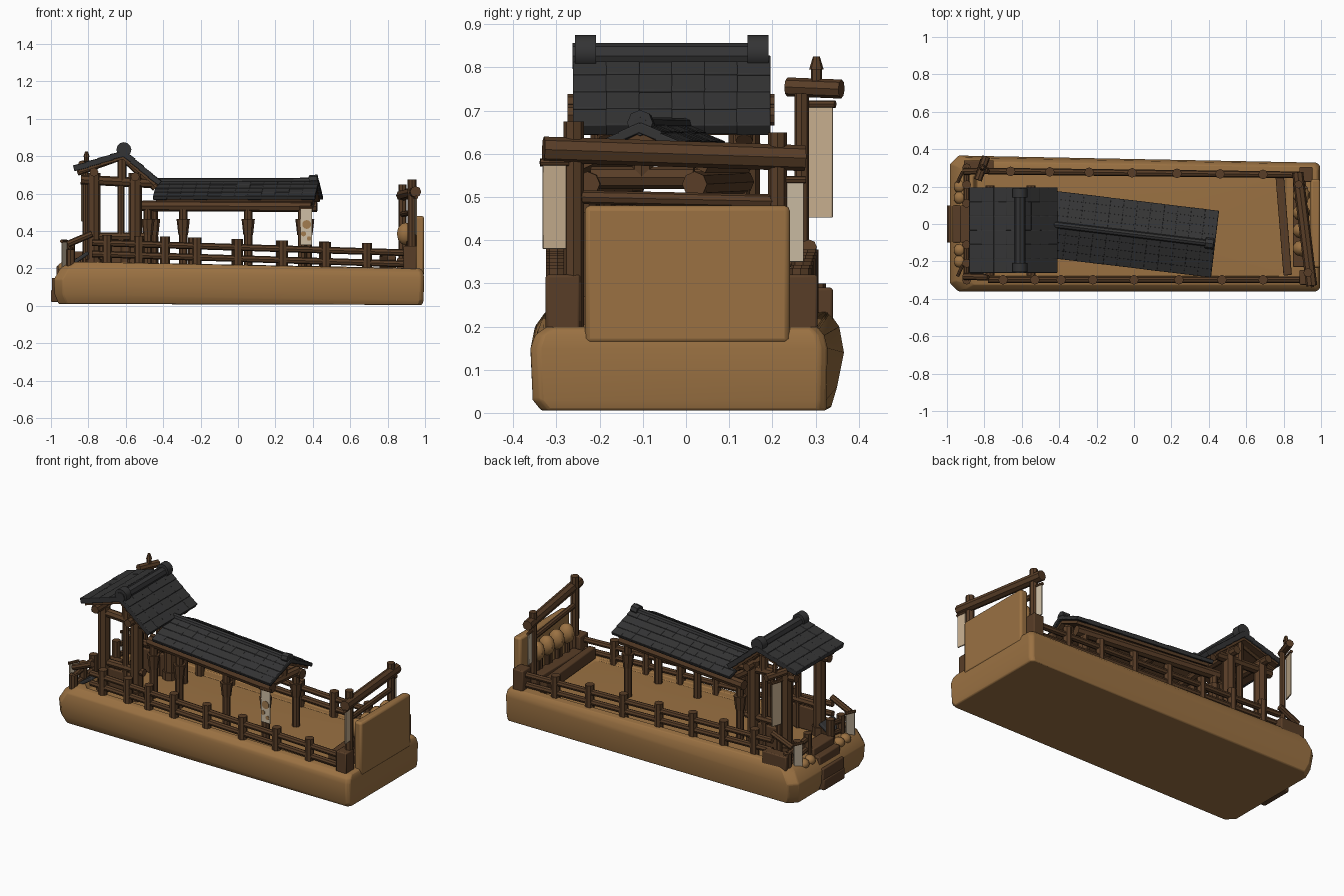
import bpy, bmesh, math, random
from mathutils import Matrix, Vector

random.seed(4)
if "Cube" in bpy.data.objects:
    bpy.data.objects.remove(bpy.data.objects["Cube"])


def material(name, rgb):
    m = bpy.data.materials.new(name)
    m.use_nodes = True
    m.diffuse_color = (*rgb, 1)
    m.node_tree.nodes["Principled BSDF"].inputs["Base Color"].default_value = (*rgb, 1)
    return m


TAN = material("tan wood", (0.325, 0.166, 0.055))
DARK = material("dark wood", (0.098, 0.047, 0.02))
TILE = material("charcoal tile", (0.034, 0.034, 0.035))
CLOTH = material("cream cloth", (0.56, 0.42, 0.27))
PALE = material("pale cloth", (0.62, 0.52, 0.38))
OCHRE = material("ochre dye", (0.36, 0.20, 0.08))
WORLD = Matrix.Identity(4)


def finish(name, bm, mat, frame=WORLD, bevel=0):
    bmesh.ops.recalc_face_normals(bm, faces=bm.faces)
    mesh = bpy.data.meshes.new(name)
    bm.to_mesh(mesh)
    bm.free()
    ob = bpy.data.objects.new(name, mesh)
    bpy.context.collection.objects.link(ob)
    ob.matrix_world = frame
    mesh.materials.append(mat)
    if bevel:
        mod = ob.modifiers.new("soft edges", 'BEVEL')
        mod.width, mod.segments = bevel, 2
    bpy.context.view_layer.objects.active = ob
    ob.select_set(True)
    bpy.ops.object.shade_smooth_by_angle(angle=math.radians(35))
    ob.select_set(False)


def box(name, center, size, mat, rot=WORLD, bevel=0.006):
    bm = bmesh.new()
    bmesh.ops.create_cube(bm, size=1, matrix=Matrix.Translation(center) @ rot @ Matrix.Diagonal((*size, 1)))
    finish(name, bm, mat, bevel=bevel)


def lump(name, center, size):
    bm = bmesh.new()
    bmesh.ops.create_uvsphere(bm, u_segments=10, v_segments=6, radius=1,
                              matrix=Matrix.Translation(center) @ Matrix.Diagonal((*size, 1)))
    finish(name, bm, TAN)


def beam(name, a, b, r, mat=DARK, frame=WORLD, sides=8, tip=None):
    a, b = Vector(a), Vector(b)
    turn = (b - a).to_track_quat('Z', 'Y').to_matrix().to_4x4()
    bm = bmesh.new()
    bmesh.ops.create_cone(bm, cap_ends=True, segments=sides, radius1=r, radius2=tip or r,
                          depth=(b - a).length, matrix=Matrix.Translation((a + b) / 2) @ turn)
    finish(name, bm, mat, frame)


def post(name, x, y, z0, z1, r, **kw):
    beam(name, (x, y, z0), (x, y, z1), r, **kw)


def tiled_roof(name, frame, half, slopes, rows, cols, thick):
    # ridge runs along local x; each slope is (side, run, drop)
    bm, under = bmesh.new(), bmesh.new()
    for side, run, drop in slopes:
        length, pitch = math.hypot(run, drop), math.atan2(drop, run)
        face = Matrix.Rotation(-side * pitch, 4, 'X')
        bmesh.ops.create_cube(under, size=1, matrix=face @ Matrix.Translation((0, side * length * 0.48, -0.02))
                              @ Matrix.Diagonal((half * 1.94, length * 0.94, 0.016, 1)))
        for i in range(rows):
            for j in range(cols):
                x = -half + (j + 0.5) * 2 * half / cols
                y = side * (i + 0.5) * length / rows
                tilt = Matrix.Rotation(side * 0.06 + random.uniform(-.015, .015), 4, 'X')
                size = (2 * half / cols * 1.04, length / rows * 1.18, thick + random.uniform(-.002, .002), 1)
                bmesh.ops.create_cube(bm, size=1, matrix=face @ Matrix.Translation((x, y, 0)) @ tilt
                                      @ Matrix.Diagonal(size))
    finish(name + "_tiles", bm, TILE, frame, 0.003)
    finish(name + "_underside", under, DARK, frame)


def banner(name, x, y, z0, z1, w, mat=CLOTH, yaw=0):
    # cloth hangs along y, turned about z by yaw degrees
    turn = Matrix.Rotation(math.radians(yaw), 4, 'Z')
    box(name, (x, y, (z0 + z1) / 2), (0.008, w, z1 - z0), mat, rot=turn, bevel=0.002)
    rod, c = turn @ Vector((0, w * .6, 0)), Vector((x, y, z1))
    beam(name + "_rod", c - rod, c + rod, 0.009)


# hull: stacked outlines lofted into a tray with a crowned deck
#        z at left/right, x left/right, front y, back y at left/right
sections = [(.01, .005, -.96, .985, -.335, .335, .325), (.06, .03, -.98, .992, -.355, .35, .325),
            (.14, .15, -.985, .995, -.36, .366, .328), (.20, .18, -.95, .99, -.35, .355, .32),
            (.235, .198, -.90, .98, -.325, .33, .305), (.235, .205, -.86, .82, -.29, .295, .265),
            (.195, .19, -.84, .80, -.28, .285, .258)]
bm = bmesh.new()
rings = []
for zl, zr, xl, xr, yf, yl, yr in sections:
    c, d = 0.045, 0.018
    outline = [(xl + c, yf, zl), (xr - d, yf, zr), (xr, yf + d, zr), (xr, yr - d, zr),
               (xr - d, yr, zr), (xl + c, yl, zl), (xl, yl - c, zl), (xl, yf + c, zl)]
    rings.append([bm.verts.new(p) for p in outline])
for lo, hi in zip(rings, rings[1:]):
    for k in range(8):
        bm.faces.new((lo[k], lo[k - 1], hi[k - 1], hi[k]))
bm.faces.new(rings[0])
crown = bm.verts.new((-.1, .02, .215))
for k in range(8):
    bm.faces.new((rings[-1][k], rings[-1][k - 1], crown))
finish("hull", bm, TAN, bevel=0.006)

# end wall with a row of round barrels on stakes
box("end_wall", (.97, .003, .32), (.05, .475, .32), TAN, bevel=0.012)
for y in (-.13, -.035, .06, .155):
    lump("barrel", (.895, y, .385), (.048, .044, .06))
    for side in (-.035, .035):
        post("barrel_stake", .915, y + side, .19, .345, .015)
box("barrel_bench", (.885, 0, .225), (.07, .46, .06), DARK)
box("cross_bench", (.80, -.005, .235), (.045, .54, .07), DARK, rot=Matrix.Rotation(.08, 4, 'Z'))

# end frame with hanging cloths
post("end_post_right", .93, -.26, .19, .675, .024)
post("end_post_left", .88, .212, .19, .65, .022)
beam("end_crossbeam", (.95, -.33, .61), (.875, .275, .59), .03)
beam("end_lower_beam", (.93, -.26, .5), (.88, .21, .49), .016)
banner("end_cloth_right", .95, -.305, .38, .58, .055, yaw=8)
banner("end_cloth_left", .875, .25, .35, .54, .045, PALE, 8)
for y in (-.285, .265):
    box("corner_block", (.92, y, .255), (.07, .08, .13), DARK)

# side railings
front_xs = (-.70, -.53, -.39, -.22, 0, .24, .47, .69)
back_xs = (-.66, -.45, -.24, -.01, .23, .46, .69)


def rail_line(x, back):
    y = .283 - .012 * (x + .8) if back else -.298
    return y, .38 - .032 * (x + .7)


for back, xs in ((False, front_xs), (True, back_xs)):
    for x in xs:
        y, top = rail_line(x, back)
        post("railing_post", x, y, .18, top, .026)
    ends = [(x, *rail_line(x, back)) for x in (-.78, .92)]
    for drop in (.045, .105):
        a, b = [(x, y, z - drop) for x, y, z in ends]
        beam("railing_bar", a, b, .018)

# long gallery roof, slightly turned
gallery = Matrix.Translation((0, -.055, 0)) @ Matrix.Rotation(math.radians(-6.9), 4, 'Z')
roof_frame = gallery @ Matrix.Translation((0, 0, .662))
tiled_roof("gallery_roof", roof_frame, .435, ((1, .172, .085), (-1, .172, .085)), 4, 12, .022)
beam("gallery_ridge", (-.44, 0, .665), (.43, 0, .667), .018, TILE, gallery)
beam("gallery_ridge_end", (.385, 0, .668), (.43, 0, .672), .03, TILE, gallery)
for s in (-1, 1):
    beam("gallery_eave_beam", (-.5, s * .125, .535), (.41, s * .125, .53), .029, frame=gallery)
    for x in (-.47, -.28, .07, .36) if s < 0 else (-.47, .36):
        post("gallery_post", x, s * .125, .18, .53, .023, frame=gallery)
        post("gallery_post_collar", x, s * .125, .38, .465, .026, tip=.036, frame=gallery)
for x in (-.4, -.1, .12, .375):
    beam("gallery_tie", (x, -.12, .545), (x, .12, .545), .026, frame=gallery)
post("gallery_king_post", .375, 0, .54, .65, .025, frame=gallery)
banner("gallery_cloth", .365, -.255, .325, .525, .062, PALE, 90)
for x, z, r in ((.367, .435, .024), (.35, .385, .014), (.38, .36, .012)):
    beam("cloth_emblem", (x, -.257, z), (x, -.262, z), r, OCHRE, sides=10)

# gate tower
for x in (-.77, -.55):
    for y in (-.185, .135):
        post("gate_post", x, y, .18, .71, .036)
        post("gate_post_foot", x, y, .18, .25, .044)
for y in (-.185, .135):
    beam("gate_top_beam", (-.84, y, .675), (-.46, y, .655), .026)
    beam("gate_middle_rail", (-.77, y, .37), (-.5, y, .37), .022)
    post("gate_thin_post", -.625, y, .2, .66, .018)
    post("gate_king_post", -.62, y, .67, .81, .025)
    box("gate_panel", (-.65, y, .27), (.2, .02, .14), DARK)
    for a, b in (((-.86, y, .715), (-.62, y, .80)), ((-.62, y, .80), (-.44, y, .63))):
        beam("gate_rafter", a, b, .02)
for x, z in ((-.77, .715), (-.55, .69)):
    beam("gate_purlin", (x, -.275, z), (x, .205, z), .024)
gate = Matrix.Translation((-.61, -.033, .815)) @ Matrix.Rotation(math.pi / 2, 4, 'Z')
tiled_roof("gate_roof", gate, .227, ((1, .262, .08), (-1, .188, .158)), 4, 6, .03)
beam("gate_ridge", (-.23, 0, .012), (.22, 0, .012), .03, TILE, gate)
for x in (-.2, .2):
    beam("gate_ridge_cap", (x - .024, 0, .02), (x + .024, 0, .02), .04, TILE, gate, sides=12)
box("gate_floor_tiles", (-.85, -.2, .25), (.12, .13, .02), TILE, rot=Matrix.Rotation(-.6, 4, 'Y'))

# banner pole
post("banner_pole", -.815, .268, .19, .74, .017)
beam("banner_crossarm", (-.835, .235, .755), (-.79, .36, .75), .022)
post("banner_finial", -.81, .302, .75, .80, .013)
post("banner_finial_tip", -.81, .302, .795, .825, .017, tip=.008)
banner("tall_banner", -.825, .308, .452, .715, .066, yaw=-18)

# entry steps and end fence
for x0, top in ((-1, .085), (-.995, .15), (-.97, .215), (-.93, .255)):
    box("entry_step", ((x0 - .84) / 2, 0, (top + .02) / 2), (-.84 - x0, .2, top - .02), DARK)
box("back_corner_block", (-.83, .31, .245), (.16, .06, .09), DARK)
for s in (-1, 1):
    for y, top in ((.11, .35), (.21, .34), (.3, .30)):
        post("end_fence_post", -.895, s * y, .18, top, .024)
    for z in (.25, .31):
        beam("end_fence_bar", (-.895, s * .1, z + .01), (-.895, s * .3, z - .02), .016)
    beam("end_fence_brace", (-.91, s * .28, .33), (-.78, s * .285, .385), .018)
    banner("end_fence_cloth", -.93, s * .25, .2, .345, .055, PALE, -25)
    for y in (.14, .20):
        lump("entry_side_stone", (-.93, s * y, .205), (.035, .035, .03))
